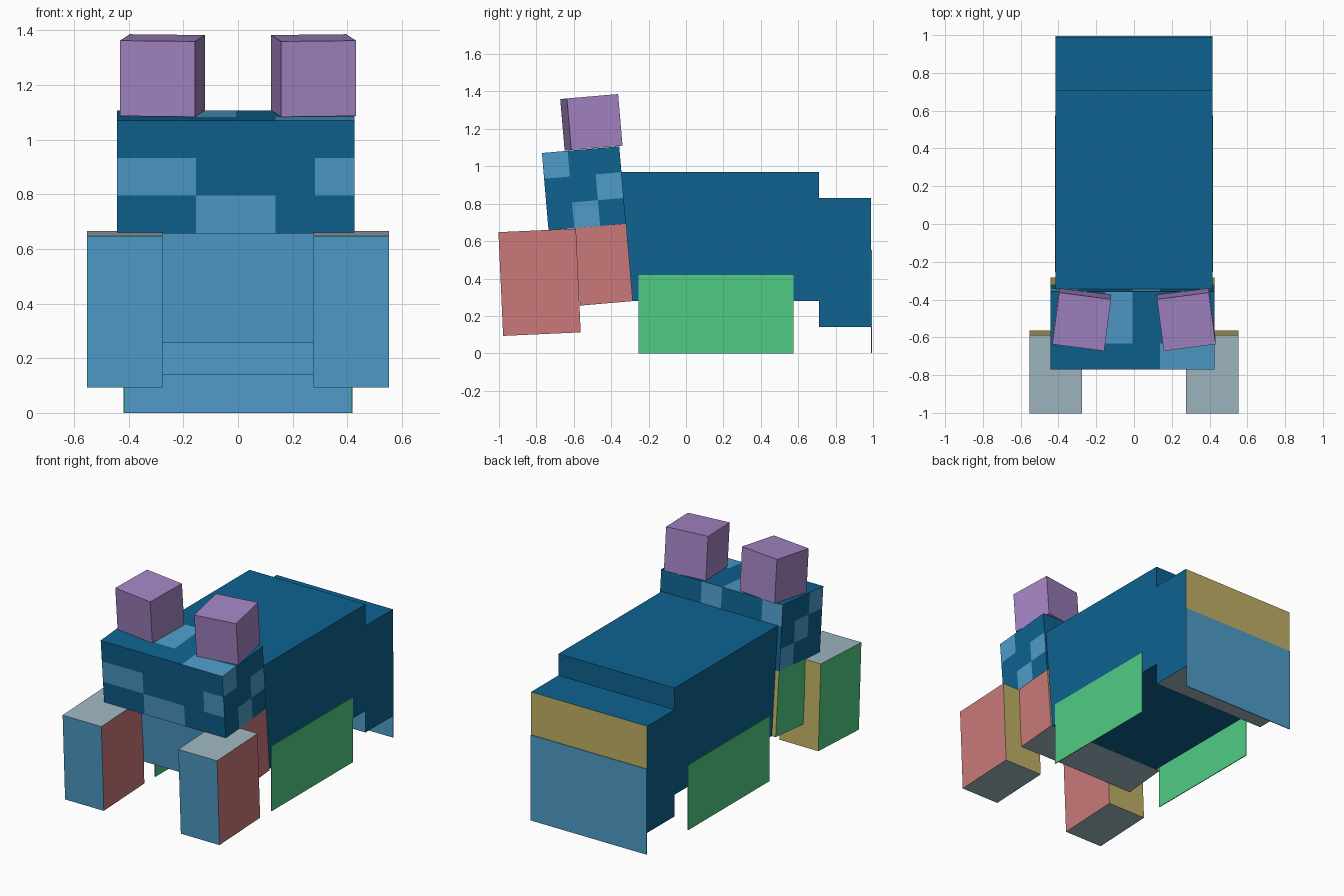
import bpy
import bmesh
from math import radians
from mathutils import Matrix, Vector

if "Cube" in bpy.data.objects:
    bpy.data.objects.remove(bpy.data.objects["Cube"], do_unlink=True)


def linear(c):
    c /= 255
    return c / 12.92 if c < 0.04 else ((c + 0.055) / 1.055) ** 2.4


def make_material(name, *rgb):
    colour = [linear(c) for c in rgb] + [1.0]
    mat = bpy.data.materials.new(name)
    mat.use_nodes = True
    mat.diffuse_color = colour
    mat.node_tree.nodes["Principled BSDF"].inputs["Base Color"].default_value = colour
    return mat


NAVY = make_material("deep blue", 14, 99, 144)
SKY = make_material("light blue", 78, 156, 200)
RED = make_material("salmon", 202, 121, 121)
GREEN = make_material("green", 80, 204, 131)
YELLOW = make_material("ochre", 192, 177, 101)
GREY = make_material("pale grey blue", 160, 183, 192)
PURPLE = make_material("lilac", 164, 132, 195)

# Face colours by direction, used on the limbs and the neck
LIMB = {"+x": RED, "-x": GREEN, "-y": SKY, "+y": YELLOW, "+z": GREY, "-z": GREY}


def direction(normal):
    axis = max(range(3), key=lambda i: abs(normal[i]))
    return ("+" if normal[axis] > 0 else "-") + "xyz"[axis]


def box(name, centre, size, colours, base=NAVY, pitch=0, yaw=0, cells=None, spots=None):
    """Box coloured by face direction; optional cell cuts with spot cells."""
    bm = bmesh.new()
    bmesh.ops.create_cube(bm, size=1)
    if cells:
        for axis in range(3):
            normal = Vector([float(i == axis) for i in range(3)])
            for k in range(1, cells[axis]):
                bmesh.ops.bisect_plane(
                    bm, geom=bm.verts[:] + bm.edges[:] + bm.faces[:],
                    plane_co=normal * (k / cells[axis] - 0.5), plane_no=normal)
    used = list(dict.fromkeys([base] + list(colours.values()) + ([SKY] if spots else [])))
    for face in bm.faces:
        face.normal_update()
        side = direction(face.normal)
        mat = colours.get(side, base)
        if spots:
            mid = face.calc_center_median()
            cell = [int((mid[i] + 0.5) * cells[i]) for i in range(3) if "xyz"[i] != side[1]]
            if tuple(cell) in spots.get(side, ()):
                mat = SKY
        face.material_index = used.index(mat)
    bm.transform(Matrix.Translation(centre)
                 @ Matrix.Rotation(radians(pitch), 4, "X")
                 @ Matrix.Rotation(radians(yaw), 4, "Z")
                 @ Matrix.Diagonal((*size, 1)))
    mesh = bpy.data.meshes.new(name)
    bm.to_mesh(mesh)
    bm.free()
    for mat in used:
        mesh.materials.append(mat)
    obj = bpy.data.objects.new(name, mesh)
    bpy.context.scene.collection.objects.link(obj)
    return obj


# Body and lowered rear block
box("body", (0, 0.16, 0.625), (0.83, 1.1, 0.69), {})
box("rear_block", (0, 0.85, 0.485), (0.83, 0.28, 0.69),
    {"+y": YELLOW, "-y": SKY, "-z": GREY})

# Thin hanging panel behind the rear block
box("rear_panel", (0, 0.992, 0.277), (0.83, 0.005, 0.553), {}, base=SKY)

# Head with spots on single cells, numbered from the low end of each axis
spots = {
    "-y": [(0, 1), (1, 1), (5, 1), (2, 0), (3, 0)],
    "+y": [(3, 2), (0, 2), (1, 0)],
    "+x": [(0, 2), (2, 1), (1, 0)],
    "-x": [(1, 1), (0, 2), (2, 0)],
    "+z": [(2, 1), (2, 2), (4, 0), (5, 0)],
}
box("head", (-0.008, -0.546, 0.882), (0.87, 0.415, 0.415), {},
    pitch=4.9, cells=(6, 3, 3), spots=spots)

# Neck under the head
box("neck", (-0.008, -0.443, 0.474), (0.868, 0.283, 0.415), LIMB, base=SKY, pitch=4.9)

# Paired ears, front legs and thin side panels
for side, label in ((1, "left"), (-1, "right")):
    box(label + "_ear", (side * 0.277, -0.506, 1.235), (0.277, 0.277, 0.277), {},
        base=PURPLE, pitch=4.9, yaw=side * 7.5)
    box(label + "_front_leg", (side * 0.414, -0.783, 0.38), (0.277, 0.415, 0.555),
        LIMB, base=SKY, pitch=2.6)
    box(label + "_side_panel", (side * 0.416, 0.16, 0.21), (0.005, 0.83, 0.42), {},
        base=GREEN)
